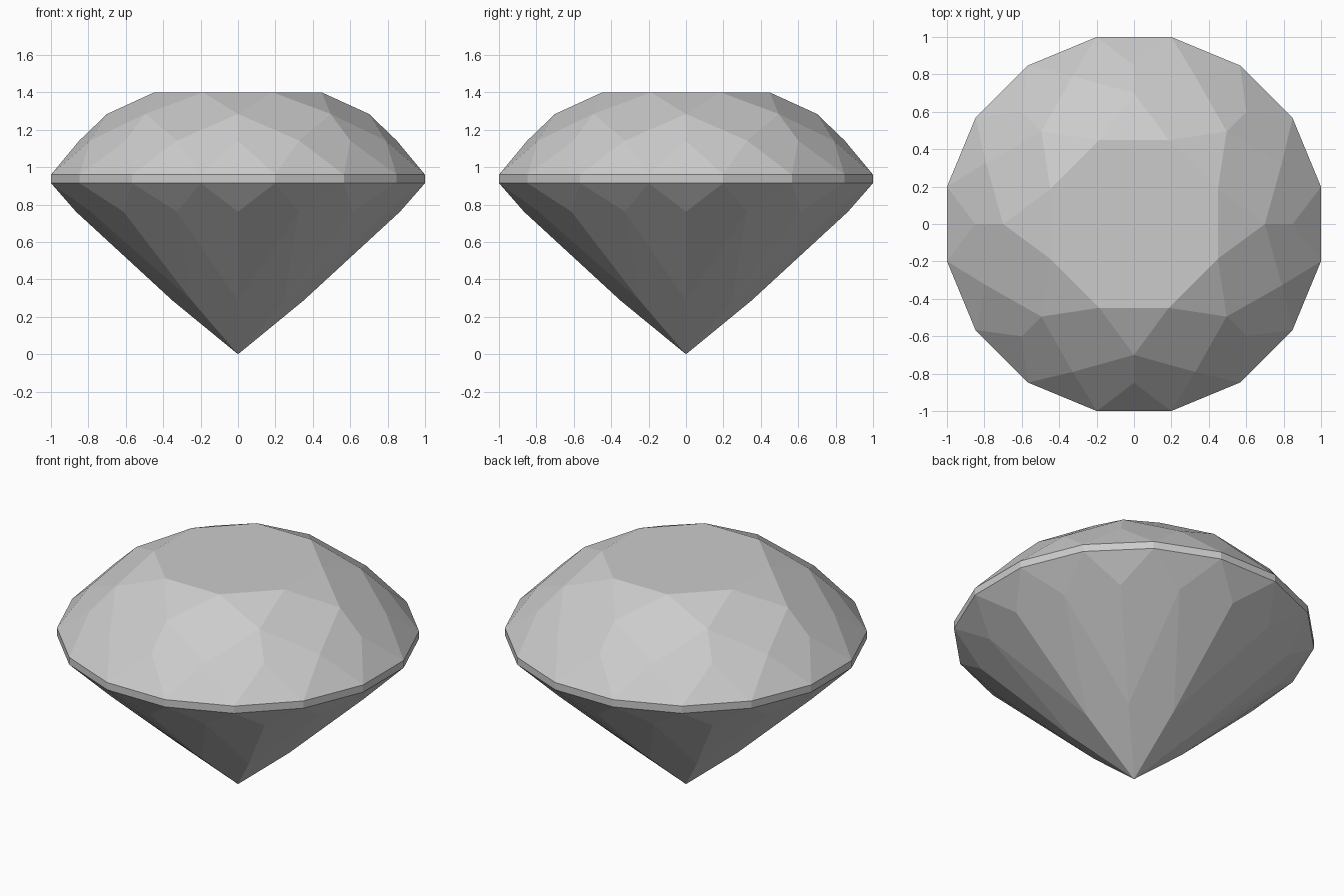
import bpy
import bmesh
from math import sin, cos, pi

cube = bpy.data.objects.get("Cube")
if cube:
    bpy.data.objects.remove(cube, do_unlink=True)

grey = bpy.data.materials.new("gem_grey")
grey.use_nodes = True
colour = (0.6, 0.6, 0.6, 1)
grey.diffuse_color = colour
grey.node_tree.nodes["Principled BSDF"].inputs["Base Color"].default_value = colour

STEP = pi / 8            # sixteen-fold facet angle
GIRDLE = 1 / cos(STEP / 2)

bm = bmesh.new()


def ring(count, radius, z, offset=0, radius_odd=None):
    """Evenly spaced vertices; offset is in facet steps."""
    verts = []
    for i in range(count):
        a = i * 2 * pi / count + offset * STEP
        r = radius_odd if radius_odd and i % 2 else radius
        verts.append(bm.verts.new((r * cos(a), r * sin(a), z)))
    return verts


def girdle_facets(inner, outer, tips):
    """Small triangles at the rim and the long facets between them."""
    for i in range(16):
        bm.faces.new((inner[i], outer[i - 1], outer[i]))
        j = (i + 1) % 16
        tip = tips[((i + 1) // 2) % 8]
        bm.faces.new((tip, inner[i], outer[i], inner[j]))


# Rings from the table down to the point
table = ring(8, 0.485, 1.4, 1)
star = ring(8, 0.7, 1.285)
crown = ring(16, 0.849, 1.142, 0, 0.856)
rim_top = ring(16, GIRDLE, 0.96, 0.5)
rim_low = ring(16, GIRDLE, 0.915, 0.5)
pavilion = ring(16, 0.866, 0.762, 0, 0.852)
lower = ring(8, 0.35, 0.287)
point = bm.verts.new((0, 0, 0))

# Table, star facets, kites and the main pavilion facets
bm.faces.new(table)
for i in range(8):
    j = (i + 1) % 8
    bm.faces.new((table[i - 1], table[i], star[i]))
    bm.faces.new((table[i], star[i], crown[2 * i + 1], star[j]))
    bm.faces.new((point, lower[i], pavilion[2 * i + 1], lower[j]))

# Facets next to the girdle, and the girdle band
girdle_facets(crown, rim_top, star)
girdle_facets(pavilion, rim_low, lower)
for i in range(16):
    bm.faces.new((rim_top[i - 1], rim_top[i], rim_low[i], rim_low[i - 1]))

bmesh.ops.recalc_face_normals(bm, faces=bm.faces[:])
mesh = bpy.data.meshes.new("cut_gem")
bm.to_mesh(mesh)
bm.free()
mesh.materials.append(grey)
gem = bpy.data.objects.new("cut_gem", mesh)
bpy.context.collection.objects.link(gem)
